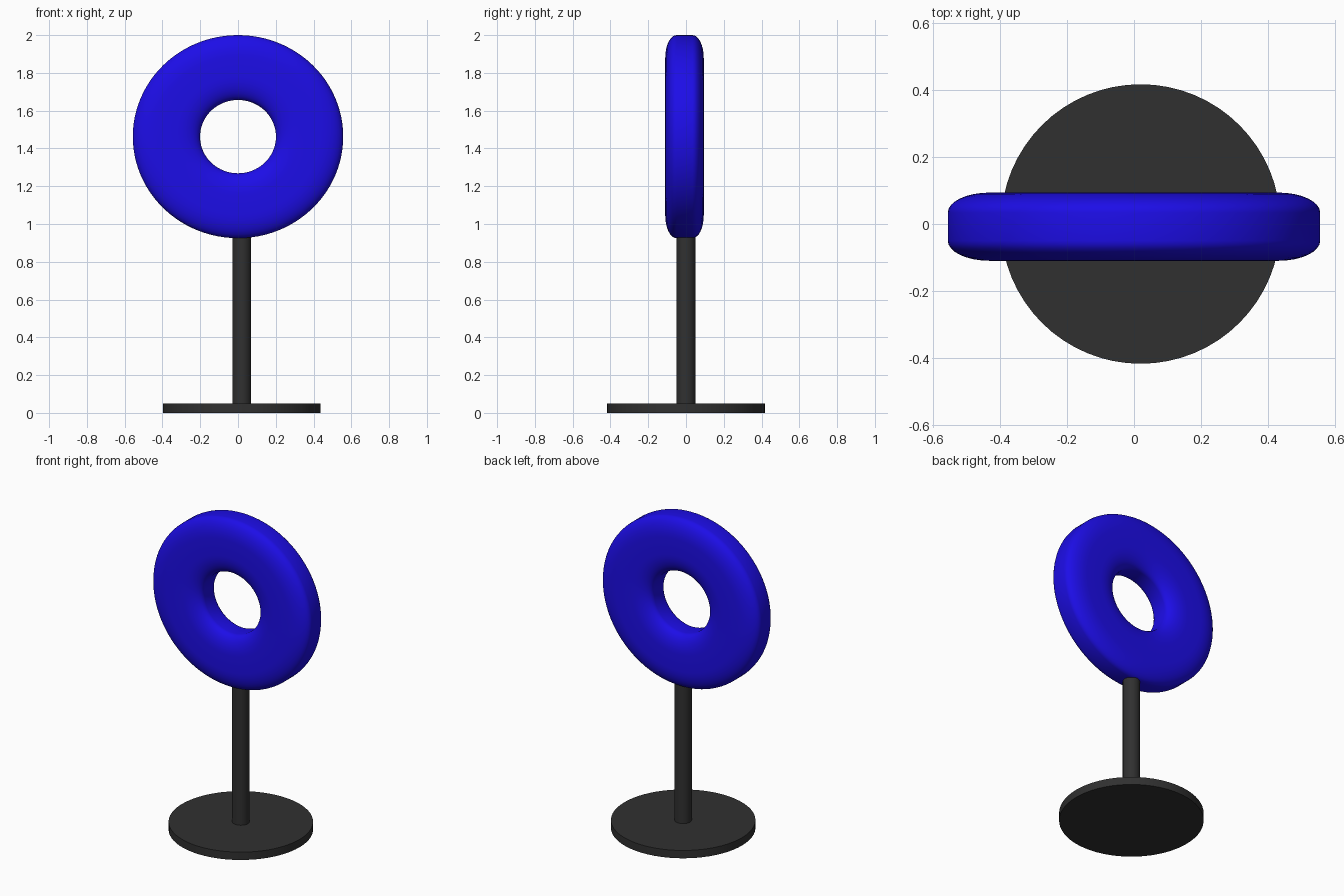
import bpy, bmesh, math

if "Cube" in bpy.data.objects:
    bpy.data.objects.remove(bpy.data.objects["Cube"])


def material(name, color):
    m = bpy.data.materials.new(name)
    m.diffuse_color = (*color, 1)
    m.use_nodes = True
    m.node_tree.nodes["Principled BSDF"].inputs["Base Color"].default_value = m.diffuse_color
    return m


def finish(obj, name, mat, angle):
    obj.name = name
    obj.data.materials.append(mat)
    bpy.ops.object.select_all(action='DESELECT')
    obj.select_set(True)
    bpy.context.view_layer.objects.active = obj
    bpy.ops.object.shade_smooth_by_angle(angle=math.radians(angle))


def cylinder(name, radius, z0, z1, mat, sides):
    bpy.ops.mesh.primitive_cylinder_add(vertices=sides, radius=radius, depth=z1 - z0,
                                        location=(0.02, 0, (z0 + z1) / 2))
    finish(bpy.context.object, name, mat, 30)


blue = material("blue", (0.012, 0.004, 0.8))
dark = material("dark_grey", (0.03, 0.03, 0.03))

# Round base and pole
cylinder("base", 0.418, 0, 0.05, dark, 64)
cylinder("pole", 0.05, 0.05, 0.96, dark, 32)

# Ring: rounded-rectangle section swept around an almost circular path
HALF_R, HALF_Y = 0.178, 0.102      # section half sizes
CORNER_R, CORNER_Y = 0.125, 0.06   # elliptical corner radii
STEPS, SEGMENTS = 8, 96
section = []
for k, (sr, sy) in enumerate([(1, 1), (-1, 1), (-1, -1), (1, -1)]):
    for i in range(STEPS + 1):
        a = (k + i / STEPS) * math.pi / 2
        section.append((sr * (HALF_R - CORNER_R) + CORNER_R * math.cos(a),
                        sy * (HALF_Y - CORNER_Y) + CORNER_Y * math.sin(a)))

bm = bmesh.new()
loops = []
for s in range(SEGMENTS):
    t = 2 * math.pi * s / SEGMENTS
    loops.append([bm.verts.new(((0.379 + r) * math.cos(t), y,
                                (0.379 + r) * math.sin(t) * 0.965))
                  for r, y in section])
n = len(section)
for s in range(SEGMENTS):
    a, b = loops[s], loops[(s + 1) % SEGMENTS]
    for i in range(n):
        j = (i + 1) % n
        bm.faces.new((a[i], a[j], b[j], b[i]))
bmesh.ops.recalc_face_normals(bm, faces=bm.faces)
mesh = bpy.data.meshes.new("ring")
bm.to_mesh(mesh)
bm.free()
ring = bpy.data.objects.new("ring", mesh)
bpy.context.collection.objects.link(ring)
ring.location = (0, -0.008, 1.4625)
finish(ring, "ring", blue, 60)
